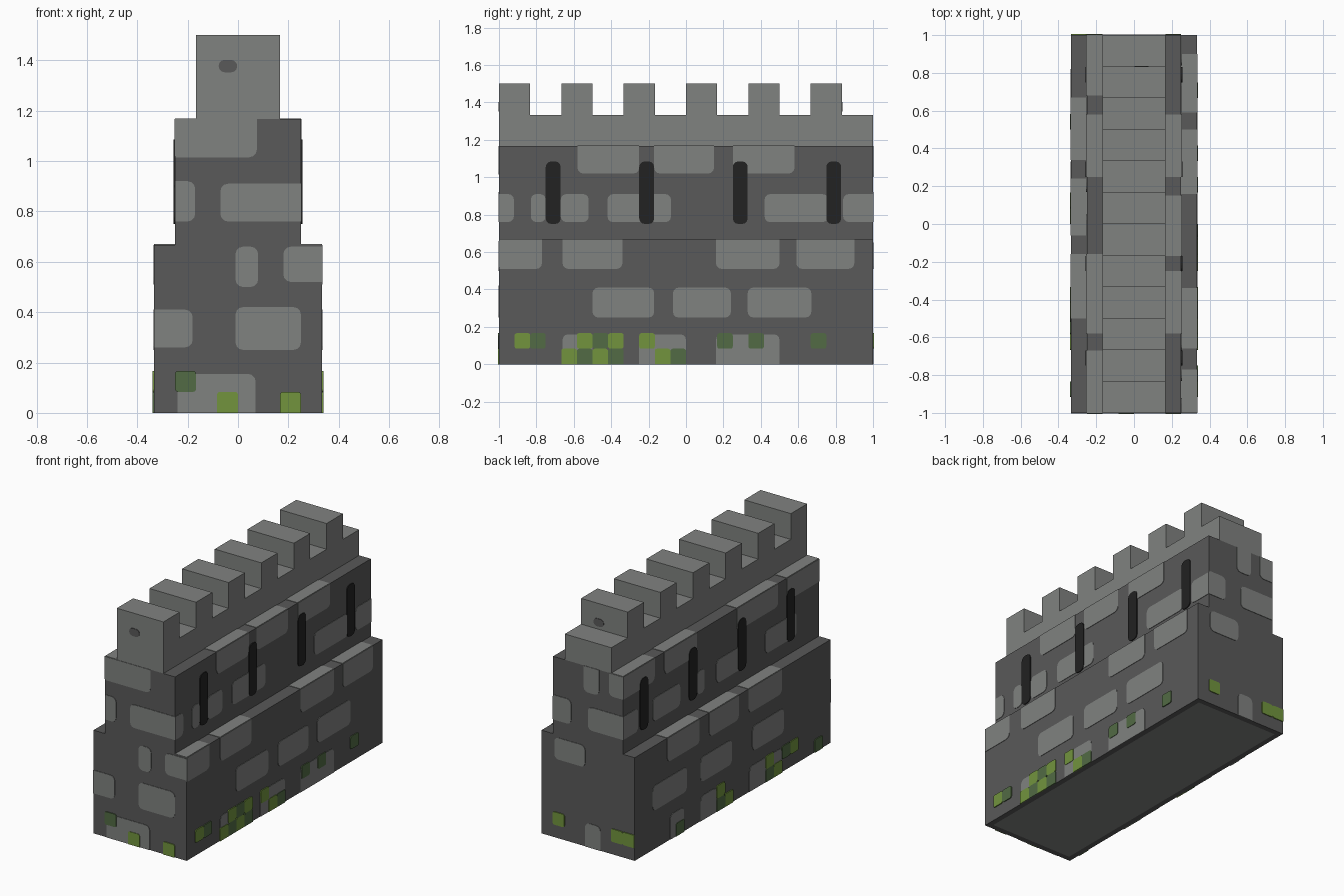
import bpy, bmesh, math

cube = bpy.data.objects.get("Cube")
if cube:
    bpy.data.objects.remove(cube, do_unlink=True)


def material(name, rgb):
    m = bpy.data.materials.new(name)
    m.use_nodes = True
    m.diffuse_color = (*rgb, 1)
    m.node_tree.nodes["Principled BSDF"].inputs["Base Color"].default_value = (*rgb, 1)
    return m


LIGHT = material("light stone", (0.216, 0.223, 0.216))
DARK = material("dark stone", (0.100, 0.100, 0.100))
BLACK = material("slit black", (0.016, 0.016, 0.016))
MOSS = material("bright moss", (0.168, 0.296, 0.048))
DEEP = material("deep moss", (0.084, 0.147, 0.058))

# Wall half widths and tier heights
W1, W2, W3 = 1 / 3, 1 / 4, 1 / 6
Z1, Z2, Z3, Z4 = 2 / 3, 7 / 6, 4 / 3, 1.5
CELL = 1 / 12


def finish(name, bm, *mats):
    bmesh.ops.recalc_face_normals(bm, faces=bm.faces)
    mesh = bpy.data.meshes.new(name)
    bm.to_mesh(mesh)
    bm.free()
    for m in mats:
        mesh.materials.append(m)
    obj = bpy.data.objects.new(name, mesh)
    bpy.context.collection.objects.link(obj)
    return obj


def prism(bm, points, place, low, high):
    """Extrude a 2D outline between two depths."""
    rings = [[bm.verts.new(place(u, v, d)) for u, v in points] for d in (low, high)]
    bm.faces.new(rings[0])
    bm.faces.new(rings[1])
    n = len(points)
    for i in range(n):
        j = (i + 1) % n
        bm.faces.new((rings[0][i], rings[0][j], rings[1][j], rings[1][i]))


def along_y(u, v, d):
    return (u, d, v)


def along_x(u, v, d):
    return (d, u, v)


# Stepped wall body, with a pale underside framed in dark stone
bm = bmesh.new()
right = [(W1, 0), (W1, Z1), (W2, Z1), (W2, Z2)]
prism(bm, right + [(-x, z) for x, z in reversed(right)], along_y, -1, 1)
bm.normal_update()
under = [f for f in bm.faces if all(v.co.z < 0.01 for v in f.verts)]
bmesh.ops.inset_region(bm, faces=under, thickness=0.05)
for f in under:
    f.material_index = 1
finish("wall_body", bm, DARK, LIGHT)

# Crenellated parapet
outline = [(1, Z2), (1, Z3)]
for i in reversed(range(6)):
    y = -1 + i / 3
    outline += [(y + W3, Z3), (y + W3, Z4), (y, Z4)]
    if i:
        outline.append((y, Z3))
bm = bmesh.new()
prism(bm, outline + [(-1, Z2)], along_x, -W3, W3)
finish("parapet", bm, LIGHT)


# Thin rounded plates; corners lying on the face border stay square
def rounded(rect, bounds, radius):
    u0, u1, v0, v1 = rect
    r = min(radius, (u1 - u0) / 2.01, (v1 - v0) / 2.01)
    pts = []
    for k, (u, v) in enumerate([(u1, v1), (u0, v1), (u0, v0), (u1, v0)]):
        edge = any(abs(a - b) < 0.005 for a, b in
                   ((u, bounds[0]), (u, bounds[1]), (v, bounds[2]), (v, bounds[3])))
        if edge:
            pts.append((u, v))
            continue
        cu, cv = (u - r if u == u1 else u + r), (v - r if v == v1 else v + r)
        for s in range(4):
            a = (k + s / 3) * math.pi / 2
            pts.append((cu + r * math.cos(a), cv + r * math.sin(a)))
    return pts


def plates(name, mat, rects, axis, pos, sign, bounds, lift=0.003, radius=0.03):
    def place(u, v, d):
        w = sign * (pos + d)
        return {"x": (w, u, v), "y": (u, w, v), "z": (u, v, w)}[axis]
    bm = bmesh.new()
    for rect in rects:
        prism(bm, rounded(rect, bounds, radius), place, -0.003, lift)
    finish(name, bm, mat)


def row(spans, low, high):
    return [(a, b, low, high) for a, b in spans]


def cells(places):
    return [(c * CELL, (c + 1) * CELL, r * CELL, (r + 1) * CELL) for c, r in places]


LOW_SIDE, HIGH_SIDE = (-1, 1, 0, Z1), (-1, 1, Z1, Z2)

# Stones of the long sides: side sign, then rows from the ground up
sides = {
    "left": (1,
             [(-0.66, -0.5), (-0.25, 0), (0.16, 0.5)],
             [(-0.5, -0.17), (-0.07, 0.24), (0.33, 0.67)],
             [(-1, -0.77), (-0.66, -0.34), (0.16, 0.5), (0.59, 0.9)],
             [(-1, -0.92), (-0.83, -0.75), (-0.67, -0.52), (-0.42, -0.08),
              (0.42, 0.76), (0.84, 1)],
             [(-0.58, -0.25), (-0.17, 0.15), (0.25, 0.58)]),
    "right": (-1,
              [(0.5, 0.64), (0.17, 0.33), (-0.5, -0.17)],
              [(0.47, 0.82), (0.01, 0.33), (-0.52, -0.2)],
              [(0.34, 0.67), (-0.06, 0.24), (-0.5, -0.16)],
              [(0.85, 1), (0.42, 0.7), (0.17, 0.25), (-0.25, 0.05), (-0.77, -0.45)],
              [(0.68, 1), (0.25, 0.58), (-0.58, -0.16), (-1, -0.67)]),
}
for side, (s, ground, middle, top, upper, crown) in sides.items():
    plates(side + "_lower_stones", LIGHT,
           row(ground, 0, 0.16) + row(middle, 0.25, 0.41) + row(top, 0.51, Z1),
           "x", W1, s, LOW_SIDE)
    plates(side + "_upper_stones", LIGHT,
           row(upper, 0.76, 0.91) + row(crown, 1.02, Z2), "x", W2, s, HIGH_SIDE)
    # Arrow slits
    plates(side + "_arrow_slits", BLACK,
           row([(c - 0.04, c + 0.04) for c in (-0.71, -0.21, 0.29, 0.79)], 0.75, 1.085),
           "x", W2, s, HIGH_SIDE, 0.006)
    # The top stones carry on over the ledges
    for label, spans, inner, outer, z in (("lower", top, W2, W1, Z1),
                                          ("upper", crown, W3, W2, Z2)):
        lo, hi = sorted((s * inner, s * outer))
        plates(f"{side}_{label}_ledge_stones", LIGHT,
               [(lo, hi, a, b) for a, b in spans], "z", z, 1, (lo, hi, -1, 1))

# Stones of the two end walls
ends = {
    "front": (-1,
              [(-0.24, 0.07, 0, 0.155), (-W1, -0.18, 0.26, 0.41), (-0.01, 0.25, 0.25, 0.42),
               (-0.01, 0.08, 0.5, 0.66), (0.18, W1, 0.52, 0.66)],
              [(-W2, -0.17, 0.76, 0.92), (-0.07, W2, 0.76, 0.91), (-W2, 0.075, 1.015, Z2)]),
    "back": (1,
             [(-0.09, 0.02, 0, 0.155), (0.02, 0.24, 0.51, 0.65)],
             [(0.12, W2, 0.76, 0.92), (-W2, 0, 0.76, 0.91),
              (-0.08, 0.03, 1.0, Z2), (-W2, -0.15, 1.02, Z2)]),
}
for end, (s, lower, upper) in ends.items():
    plates(end + "_lower_stones", LIGHT, lower, "y", 1, s, (-W1, W1, 0, Z1))
    plates(end + "_upper_stones", LIGHT, upper, "y", 1, s, (-W2, W2, Z1, Z2))

# Small dark chips on the end merlons
plates("front_chip", DARK, [(-0.077, -0.003, 1.352, 1.402)], "y", 1, -1, (9, 9, 9, 9))
plates("back_chip", DARK, [(0.003, 0.077, 1.352, 1.402)], "y", 5 / 6, 1, (9, 9, 9, 9))

# Moss in square cells (column, row) along the foot of the wall
moss = [
    ("left_bright_moss", MOSS, "x", 1, [(-11, 1), (-8, 0), (-7, 1), (-6, 0), (-5, 1),
                                        (-3, 1), (-2, 0)]),
    ("left_deep_moss", DEEP, "x", 1, [(-10, 1), (-7, 0), (-6, 1), (-5, 0), (-1, 0),
                                      (2, 1), (4, 1), (8, 1)]),
    ("right_bright_moss", MOSS, "x", -1, [(1, 1), (0, 0), (-5, 1), (-6, 0), (-8, 1)]),
    ("right_deep_moss", DEEP, "x", -1, [(6, 0), (1, 0), (-5, 0), (-7, 1), (-11, 0)]),
    ("front_bright_moss", MOSS, "y", -1, [(-1, 0), (2, 0)]),
    ("front_deep_moss", DEEP, "y", -1, [(-3, 1)]),
    ("back_bright_moss", MOSS, "y", 1, [(2, 1), (-3, 1), (-4, 1)]),
]
for name, mat, axis, s, places in moss:
    bounds = LOW_SIDE if axis == "x" else (-W1, W1, 0, Z1)
    plates(name, mat, cells(places), axis, 1 if axis == "y" else W1, s, bounds, 0.006, 0.012)
